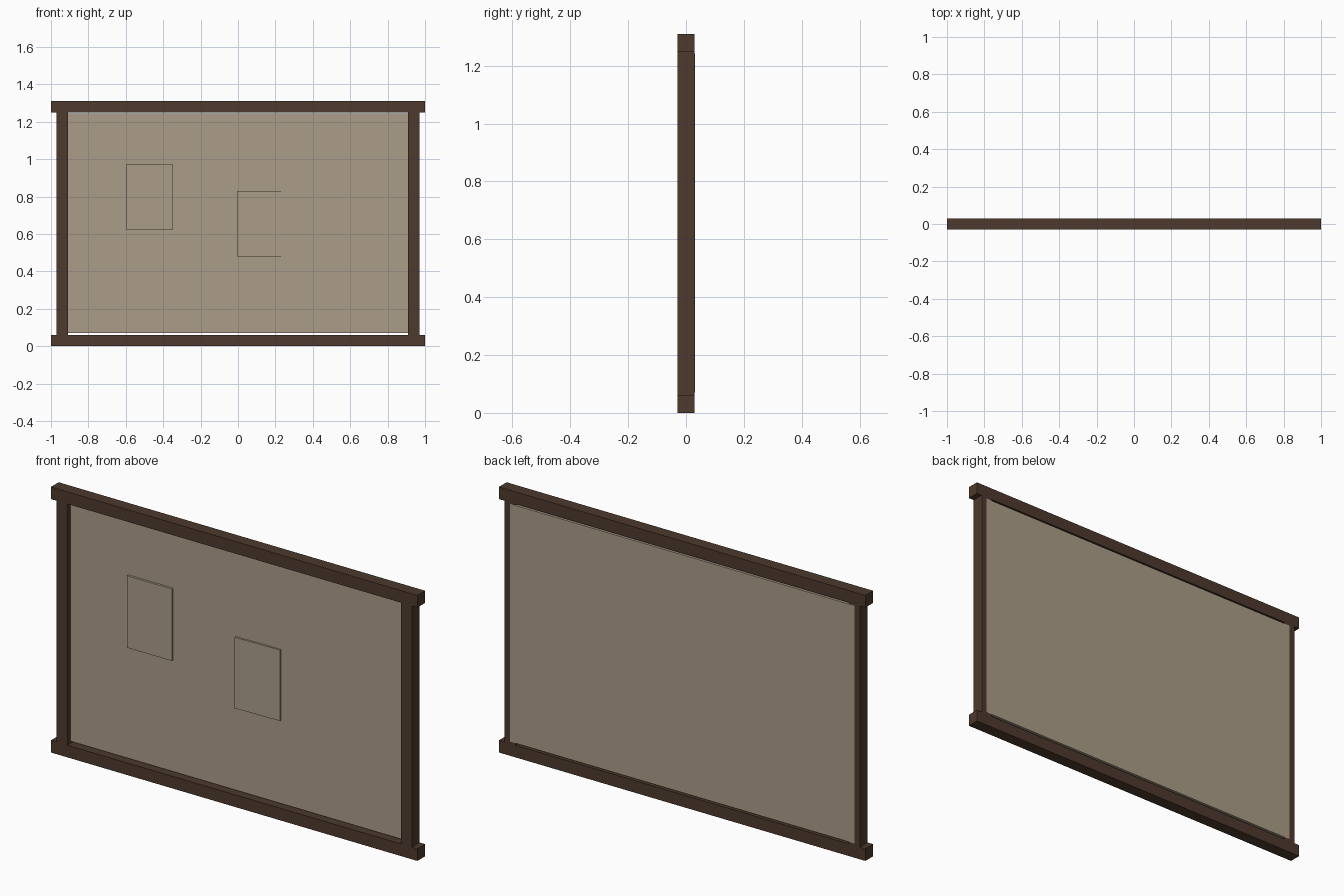
import bpy
from math import radians

if "Cube" in bpy.data.objects:
    bpy.data.objects.remove(bpy.data.objects["Cube"])


def material(name, color):
    m = bpy.data.materials.new(name)
    m.diffuse_color = (*color, 1)
    m.use_nodes = True
    m.node_tree.nodes["Principled BSDF"].inputs["Base Color"].default_value = m.diffuse_color
    return m


WOOD = material("dark_wood", (0.075, 0.042, 0.027))
BOARD = material("tan_board", (0.41, 0.34, 0.25))


def box(name, lo, hi, mat, turn=0):
    """Box between two corners, optionally turned about its vertical axis."""
    centre = [(a + b) / 2 for a, b in zip(lo, hi)]
    bpy.ops.mesh.primitive_cube_add(size=1, location=centre)
    ob = bpy.context.object
    ob.name = name
    ob.scale = [b - a for a, b in zip(lo, hi)]
    bpy.ops.object.transform_apply(location=False, rotation=False, scale=True)
    ob.rotation_euler.z = radians(turn)
    ob.data.materials.append(mat)
    return ob


D = 0.03        # half depth of the frame
RAIL = 0.06     # rail and post width
TOP = 1.31

# Rails overhang the posts slightly
box("bottom_rail", (-1, -D, 0), (1, D, RAIL), WOOD)
box("top_rail", (-1, -D, TOP - RAIL), (1, D, TOP), WOOD)

# Side posts
for side, x in (("left", -0.94), ("right", 0.94)):
    box(side + "_post", (x - RAIL / 2, -D, RAIL), (x + RAIL / 2, D, TOP - RAIL), WOOD)

# Board let into the posts, flush with the back, small gap to the rails
box("board", (-0.94, -0.005, 0.07), (0.94, D + 0.0003, 1.243), BOARD)

# Notices pinned to the front, the second one slightly askew
box("left_notice", (-0.595, -0.016, 0.62), (-0.35, -0.004, 0.975), BOARD)
box("right_notice", (-0.005, -0.016, 0.48), (0.238, -0.006, 0.83), BOARD, turn=1.5)
